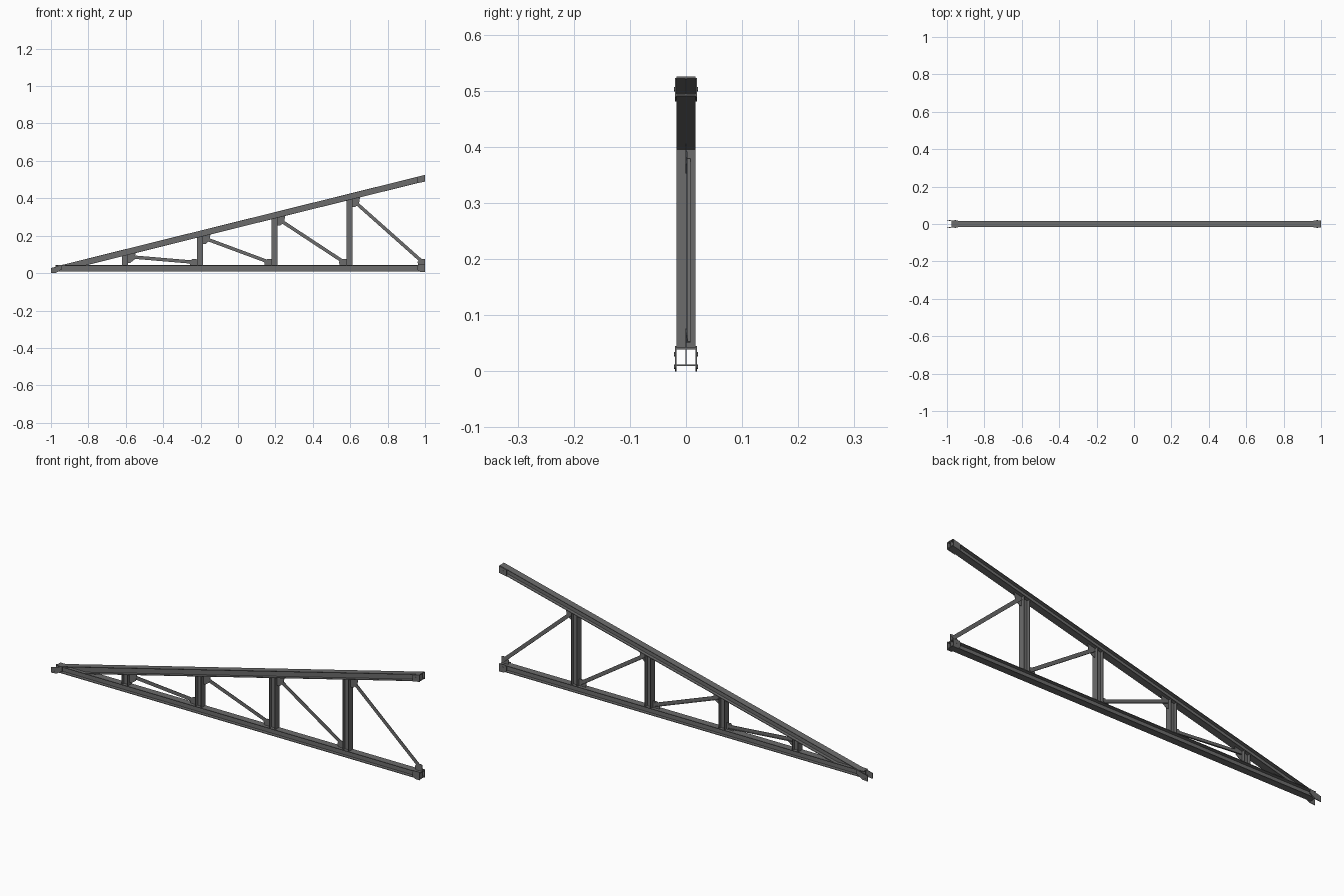
import bpy, bmesh
from math import cos, sin, pi
from mathutils import Vector, Matrix

cube = bpy.data.objects.get("Cube")
if cube:
    bpy.data.objects.remove(cube, do_unlink=True)

steel = bpy.data.materials.new("dark grey steel")
steel.use_nodes = True
grey = (0.15, 0.15, 0.15, 1)
steel.diffuse_color = grey
steel.node_tree.nodes["Principled BSDF"].inputs["Base Color"].default_value = grey

DEPTH, WIDTH, FLANGE, WEB = 0.033, 0.034, 0.003, 0.002
DECK = 0.042            # top face of the lower chord
SLOPE, MID = 0.248, 0.26  # centre line of the sloping chord


def rafter(x, offset=0.0):
    return MID + SLOPE * x + offset


def finish(name, bm):
    bmesh.ops.recalc_face_normals(bm, faces=bm.faces)
    mesh = bpy.data.meshes.new(name)
    bm.to_mesh(mesh)
    bm.free()
    mesh.materials.append(steel)
    obj = bpy.data.objects.new(name, mesh)
    bpy.context.collection.objects.link(obj)
    return obj


def member(name, start, end, outline, cuts=()):
    """Extrude a (y, depth) section from start to end in the xz plane, then trim by planes."""
    a, b = Vector((start[0], 0, start[1])), Vector((end[0], 0, end[1]))
    along = (b - a).normalized()
    side = Vector((0, 1, 0))
    up = along.cross(side)
    bm = bmesh.new()
    face = bm.faces.new([bm.verts.new(a + side * y + up * d) for y, d in outline])
    ring = bmesh.ops.extrude_face_region(bm, geom=[face])["geom"]
    bmesh.ops.translate(bm, vec=b - a, verts=[v for v in ring if isinstance(v, bmesh.types.BMVert)])
    for point, normal in cuts:
        cut = bmesh.ops.bisect_plane(bm, geom=bm.verts[:] + bm.edges[:] + bm.faces[:],
                                     plane_co=point, plane_no=normal, clear_outer=True)
        edges = [e for e in cut["geom_cut"] if isinstance(e, bmesh.types.BMEdge)]
        bmesh.ops.contextual_create(bm, geom=edges)
    return finish(name, bm)


def plate(name, points, y, thickness):
    """Flat plate in the xz plane, centred on y."""
    bm = bmesh.new()
    face = bm.faces.new([bm.verts.new((x, y - thickness / 2, z)) for x, z in points])
    ring = bmesh.ops.extrude_face_region(bm, geom=[face])["geom"]
    bmesh.ops.translate(bm, vec=(0, thickness, 0),
                        verts=[v for v in ring if isinstance(v, bmesh.types.BMVert)])
    return finish(name, bm)


def bolt(name, x, y, z):
    bm = bmesh.new()
    turn = Matrix.Translation((x, y, z)) @ Matrix.Rotation(pi / 2, 4, "X")
    bmesh.ops.create_cone(bm, cap_ends=True, segments=6, radius1=0.004, radius2=0.004,
                          depth=0.004, matrix=turn)
    return finish(name, bm)


# Sections: I-beam and light angle
h, w, f, t = DEPTH / 2, WIDTH / 2, FLANGE, WEB / 2
quarter = [(w, -h), (w, -h + f), (t, -h + f)]
right = quarter + [(y, -d) for y, d in reversed(quarter)]
i_section = right + [(-y, d) for y, d in reversed(right)]
angle = [(0.001, -0.009), (0.008, -0.009), (0.008, -0.007),
         (0.003, -0.007), (0.003, 0.009), (0.001, 0.009)]

# Chords
member("lower_chord", (-0.975, DECK - h), (1, DECK - h), i_section)
member("sloping_chord", (-1.05, rafter(-1.05)), (1.05, rafter(1.05)), i_section,
       [((1, 0, 0), (1, 0, 0)), ((0, 0, DECK), (0, 0, -1))])

# Posts, braces and gussets, one bay at a time
under = -h * (1 + SLOPE ** 2) ** 0.5
for bay in range(4):
    n = bay + 1
    x = -0.604 + 0.4 * bay
    member(f"post_{n}", (x, DECK), (x, rafter(x, 0.02)), i_section,
           [((0, 0, rafter(0, under)), (-SLOPE, 0, 1))])
    x0, x1 = x + h, x + 0.4 - h
    last = bay == 3
    if last:
        x1 = 1.0
    member(f"brace_{n}", (x0 + 0.008, rafter(x0 + 0.008, under - 0.012)),
           (x1 - 0.012, 0.058), angle)
    top = rafter(x0, under)
    drop = min(0.042, (top - DECK) * 0.8)
    plate(f"upper_gusset_{n}",
          [(x0, top), (x0 + 0.04, rafter(x0 + 0.04, under)),
           (x0 + 0.034, top - drop * 0.6), (x0 + 0.012, top - drop), (x0, top - drop)],
          0, 0.002)
    plate(f"lower_gusset_{n}",
          [(x1, DECK), (x1, 0.074), (x1 - 0.022, 0.076), (x1 - 0.04, 0.06), (x1 - 0.036, DECK)],
          0, 0.002)

# Splice plates and bolts on both sides
for name, s in (("front", -1), ("back", 1)):
    y = s * (w + 0.0015)
    plate(f"{name}_tip_plate",
          [(-1, 0.0), (-1, 0.027), (-0.94, 0.042), (-0.94, 0.022), (-0.972, 0.002)], y, 0.003)
    plate(f"{name}_lower_end_plate",
          [(1, 0.006), (1, 0.045), (0.965, 0.045), (0.96, 0.035), (0.96, 0.018), (0.975, 0.006)],
          y, 0.003)
    plate(f"{name}_upper_end_plate",
          [(1, rafter(1, -0.019)), (1, rafter(1, 0.015)), (0.96, rafter(0.96, 0.015)),
           (0.96, rafter(0.96, -0.017))], y, 0.003)
    for i, (x, z) in enumerate([(-0.985, 0.008), (-0.955, 0.03), (0.98, 0.03),
                                (0.98, rafter(0.98))]):
        bolt(f"{name}_bolt_{i + 1}", x, s * (w + 0.002), z)
